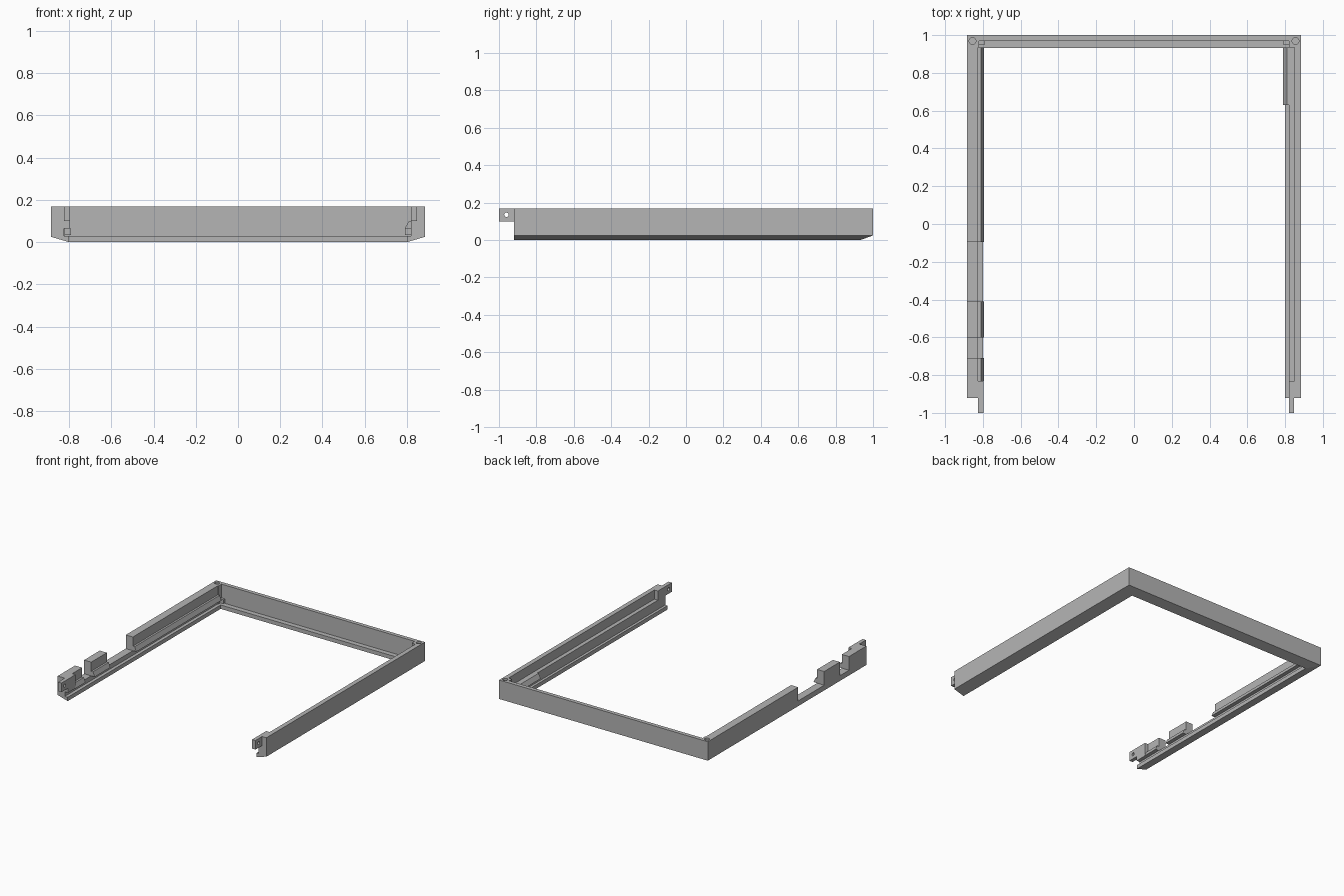
import bpy, bmesh, math
from mathutils import Matrix

old = bpy.data.objects.get("Cube")
if old:
    bpy.data.objects.remove(old, do_unlink=True)

grey = bpy.data.materials.new("plain_grey")
grey.use_nodes = True
GREY = (0.46, 0.46, 0.46, 1)
grey.diffuse_color = GREY
grey.node_tree.nodes["Principled BSDF"].inputs["Base Color"].default_value = GREY

OUT, FRONT, CORNER = 0.885, -0.92, 0.935   # outer half width, arm end, corner start
LIP, SLOT, LEDGE, TOP = 0.03, 0.065, 0.1, 0.17   # heights


def finish(name, bm):
    bmesh.ops.recalc_face_normals(bm, faces=bm.faces)
    mesh = bpy.data.meshes.new(name)
    bm.to_mesh(mesh)
    bm.free()
    mesh.materials.append(grey)
    ob = bpy.data.objects.new(name, mesh)
    bpy.context.scene.collection.objects.link(ob)
    return ob


def loft(name, rings):
    """Skin a row of matching cross-sections and cap both ends."""
    bm = bmesh.new()
    rows = [[bm.verts.new(p) for p in ring] for ring in rings]
    n = len(rows[0])
    for a, b in zip(rows, rows[1:]):
        for i in range(n):
            j = (i + 1) % n
            bm.faces.new((a[i], a[j], b[j], b[i]))
    bm.faces.new(rows[0])
    bm.faces.new(rows[-1])
    return finish(name, bm)


def rail(name, side, profile, y0, y1):
    """Extrude an x-z profile along y on one side."""
    return loft(name, [[(side * x, y, z) for x, z in profile] for y in (y0, y1)])


def box(name, side, x0, x1, y0, y1, z0, z1):
    return rail(name, side, [(x0, z0), (x1, z0), (x1, z1), (x0, z1)], y0, y1)


def drill(ob, place, radius, depth, axis="Z"):
    bm = bmesh.new()
    turn = Matrix.Rotation(math.pi / 2, 4, "Y") if axis == "X" else Matrix()
    bmesh.ops.create_cone(bm, cap_ends=True, segments=24, radius1=radius, radius2=radius,
                          depth=depth, matrix=Matrix.Translation(place) @ turn)
    cutter = finish(ob.name + "_cutter", bm)
    cutter.hide_render = True
    cutter.hide_viewport = True
    cutter.display_type = "WIRE"
    mod = ob.modifiers.new("hole", "BOOLEAN")
    mod.operation = "DIFFERENCE"
    mod.solver = "EXACT"
    mod.object = cutter


# Bevelled base lip, mitred round the three sides
inset = [(0, 0.025), (1, 0), (1, LIP), (0, LIP)]
path = [(-1, FRONT, 0), (-1, 1, 1), (1, 1, 1), (1, FRONT, 0)]
loft("base_lip", [[(s * (OUT - 0.085 * d), y - 0.068 * d * back, z) for d, z in inset]
                  for s, y, back in path])

# Back wall and the drilled corner blocks
box("back_wall", 1, -0.82, 0.82, 0.97, 1, LIP, TOP)
for side, label in ((1, "left"), (-1, "right")):
    block = box(label + "_corner_block", side, 0.82, OUT, CORNER, 1, LIP, TOP)
    drill(block, (side * 0.855, 0.968, TOP), 0.018, 0.16)
    box(label + "_corner_stub", side, 0.79, 0.825, 0.95, 0.97, 0.035, SLOT)

# Right arm: low rail with raised hooked sections
box("right_lower_rail", -1, 0.825, OUT, FRONT, CORNER, LIP, SLOT)
hook = [(OUT, SLOT), (OUT, TOP), (0.825, TOP), (0.825, LEDGE), (0.81, LEDGE), (0.795, SLOT)]
for label, y0, y1 in (("front", -0.83, -0.71), ("middle", -0.6, -0.41), ("rear", -0.095, CORNER)):
    rail("right_" + label + "_wall", -1, hook, y0, y1)
box("right_end_block", -1, 0.797, OUT, FRONT, -0.83, SLOT, TOP)

# Left arm: thin wall, ledge, short hooked section and end block
box("left_wall", 1, 0.85, OUT, -0.83, CORNER, LIP, TOP)
box("left_ledge", 1, 0.82, 0.85, -0.83, CORNER, LIP, LEDGE)
rail("left_hook", 1, [(0.82, SLOT), (0.82, LEDGE), (0.81, LEDGE), (0.79, SLOT)], 0.63, CORNER)
box("left_end_block", 1, 0.82, OUT, FRONT, -0.83, LIP, TOP)

# Drilled tabs at the arm ends
for side, label, x0 in ((1, "left", 0.82), (-1, "right", 0.797)):
    tab = box(label + "_tab", side, x0, x0 + 0.028, -1, FRONT, LEDGE, TOP)
    drill(tab, (side * (x0 + 0.014), -0.96, 0.135), 0.012, 0.1, "X")
